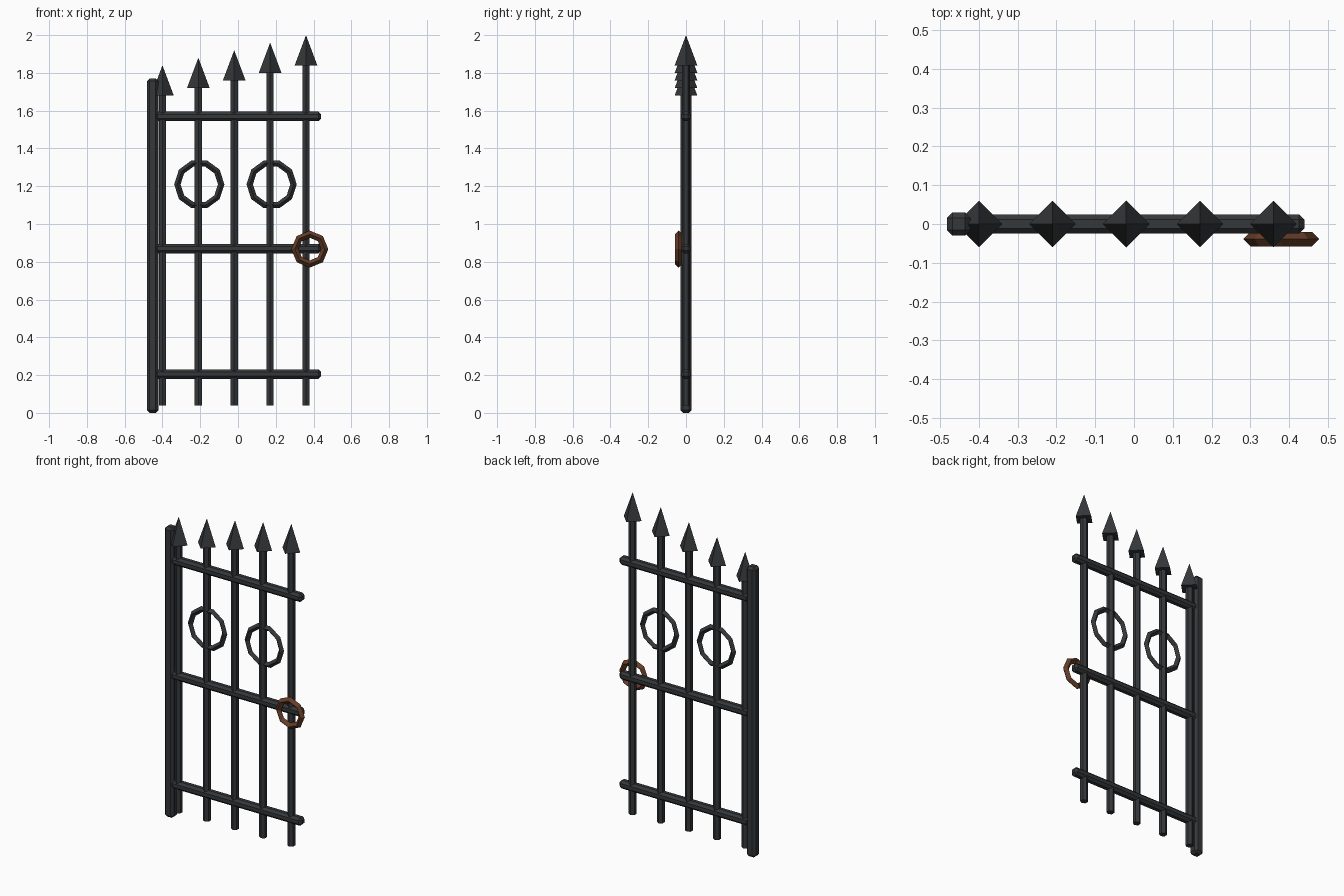
import bpy, math

if "Cube" in bpy.data.objects:
    bpy.data.objects.remove(bpy.data.objects["Cube"])

def material(name, rgb):
    m = bpy.data.materials.new(name)
    m.diffuse_color = (*rgb, 1)
    m.use_nodes = True
    m.node_tree.nodes["Principled BSDF"].inputs["Base Color"].default_value = m.diffuse_color
    return m

IRON = material("iron", (0.035, 0.038, 0.042))
RUST = material("rust", (0.13, 0.045, 0.02))

def finish(name, mat):
    ob = bpy.context.object
    ob.name = name
    ob.data.materials.append(mat)
    return ob

def box(name, loc, size, bevel):
    bpy.ops.mesh.primitive_cube_add(size=1, location=loc)
    ob = finish(name, IRON)
    ob.scale = size
    bpy.ops.object.transform_apply(location=False, rotation=False, scale=True)
    mod = ob.modifiers.new("bevel", 'BEVEL')
    mod.width, mod.segments = bevel, 1

def ring(name, loc, outer, minor, segments, mat):
    bpy.ops.mesh.primitive_torus_add(
        major_radius=outer - minor, minor_radius=minor, major_segments=segments,
        minor_segments=4, location=loc, rotation=(math.pi / 2, 0, 0))
    finish(name, mat)

# Hinge post and horizontal rails
box("hinge_post", (-0.452, 0, 0.885), (0.06, 0.06, 1.77), 0.014)
for i, z in enumerate((0.205, 0.87, 1.57)):
    box(f"rail_{i}", (0, 0, z), (0.88, 0.05, 0.05), 0.014)

# Upright bars with spear points, rising toward the latch side
for i in range(5):
    x, base = -0.40 + 0.19 * i, 1.68 + 0.04 * i
    bpy.ops.mesh.primitive_cylinder_add(
        vertices=6, radius=0.022, depth=base - 0.04, location=(x, 0, (base + 0.04) / 2))
    finish(f"bar_{i}", IRON)
    bpy.ops.mesh.primitive_cone_add(
        vertices=4, radius1=0.06, depth=0.16, location=(x, 0, base + 0.08))
    finish(f"spear_point_{i}", IRON)

# Decorative rings and the rusty pull ring
for i, x in enumerate((-0.205, 0.178)):
    ring(f"decor_ring_{i}", (x, 0, 1.21), 0.133, 0.017, 10, IRON)
ring("pull_ring", (0.38, -0.039, 0.867), 0.098, 0.019, 8, RUST)
